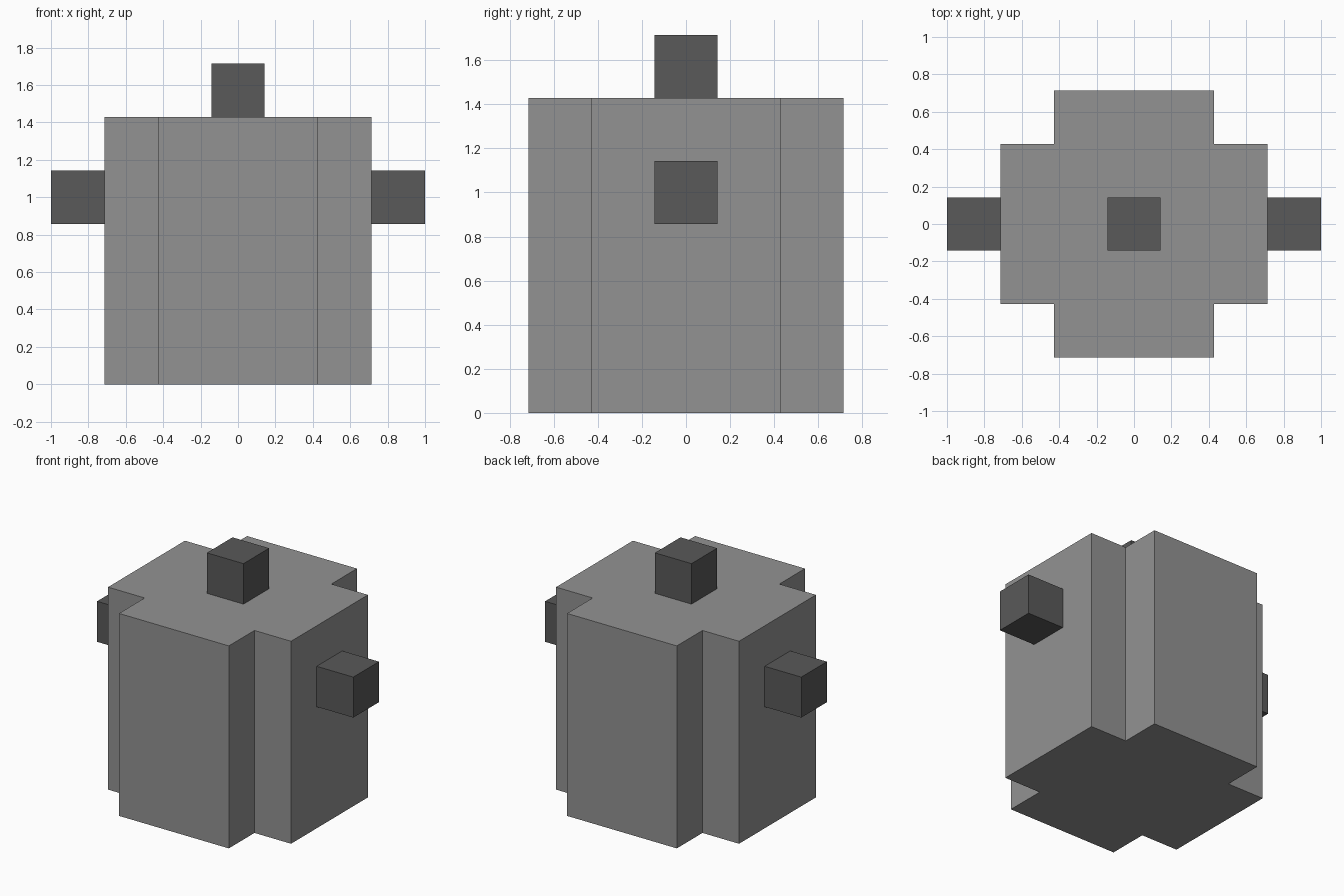
import bpy, bmesh

if "Cube" in bpy.data.objects:
    bpy.data.objects.remove(bpy.data.objects["Cube"])

U = 2 / 7  # the model sits on a 7-unit-wide block grid


def material(name, value):
    mat = bpy.data.materials.new(name)
    mat.diffuse_color = (value, value, value, 1)
    mat.use_nodes = True
    mat.node_tree.nodes["Principled BSDF"].inputs["Base Color"].default_value = mat.diffuse_color
    return mat


light_grey = material("light_grey", 0.29)
dark_grey = material("dark_grey", 0.10)


def prism(name, outline, z0, z1, mat):
    """Extrude an xy outline from z0 to z1."""
    bm = bmesh.new()
    base = bm.faces.new([bm.verts.new((x, y, z0)) for x, y in outline])
    top = bmesh.ops.extrude_face_region(bm, geom=[base], use_keep_orig=True)
    verts = [v for v in top["geom"] if isinstance(v, bmesh.types.BMVert)]
    bmesh.ops.translate(bm, verts=verts, vec=(0, 0, z1 - z0))
    bmesh.ops.recalc_face_normals(bm, faces=bm.faces)
    mesh = bpy.data.meshes.new(name)
    bm.to_mesh(mesh)
    bm.free()
    mesh.materials.append(mat)
    obj = bpy.data.objects.new(name, mesh)
    bpy.context.collection.objects.link(obj)
    return obj


def knob(name, x, z):
    h = U / 2
    square = [(x - h, -h), (x + h, -h), (x + h, h), (x - h, h)]
    return prism(name, square, z - h, z + h, dark_grey)


# Body: block with notched corners
a, b = 2.5 * U, 1.5 * U
quarter = [(a, b), (b, b), (b, a)]
cross = []
for _ in range(4):
    cross += quarter
    quarter = [(-y, x) for x, y in quarter]
prism("body", cross, 0, 5 * U, light_grey)

# Knobs on the top and both sides
knob("top_knob", 0, 5.5 * U)
for side, label in ((-1, "left"), (1, "right")):
    knob(label + "_knob", side * 3 * U, 3.5 * U)
